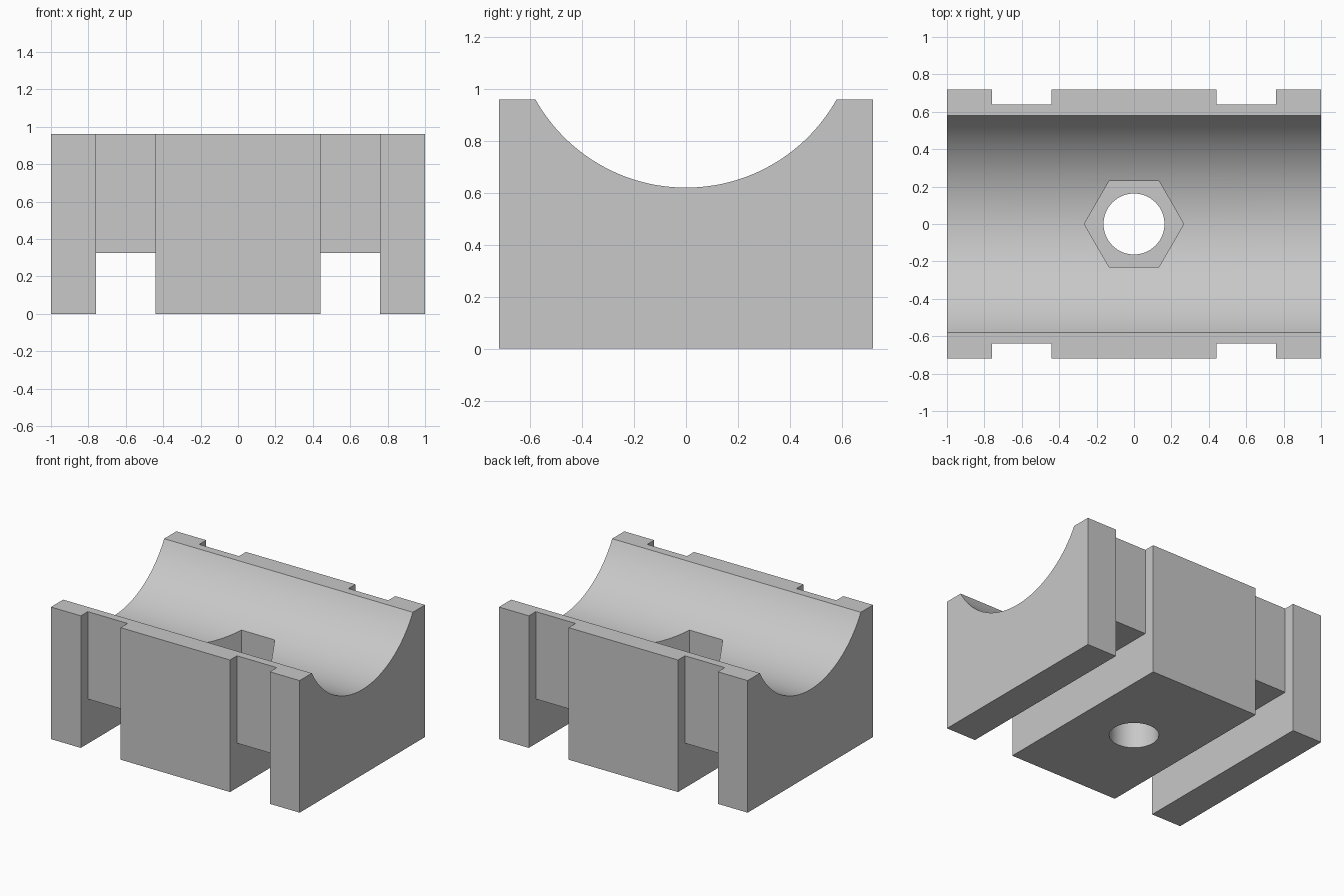
import bpy, bmesh, math
from mathutils import Matrix

cube = bpy.data.objects.get("Cube")
if cube:
    bpy.data.objects.remove(cube, do_unlink=True)

grey = bpy.data.materials.new("light grey")
grey.use_nodes = True
colour = (0.58, 0.58, 0.58, 1)
grey.diffuse_color = colour
grey.node_tree.nodes["Principled BSDF"].inputs["Base Color"].default_value = colour


def finish(name, bm):
    bmesh.ops.recalc_face_normals(bm, faces=bm.faces)
    mesh = bpy.data.meshes.new(name)
    bm.to_mesh(mesh)
    bm.free()
    mesh.materials.append(grey)
    obj = bpy.data.objects.new(name, mesh)
    bpy.context.collection.objects.link(obj)
    return obj


def box(name, x, y, z):
    """Box from (low, high) ranges on each axis."""
    bm = bmesh.new()
    bmesh.ops.create_cube(bm, size=1)
    for v in bm.verts:
        for i, (low, high) in enumerate((x, y, z)):
            v.co[i] = high if v.co[i] > 0 else low
    return finish(name, bm)


def prism(name, radius, sides, z0, z1):
    """Upright prism with a corner on the x axis."""
    bm = bmesh.new()
    bottom = [bm.verts.new((radius * math.cos(math.tau * i / sides),
                            radius * math.sin(math.tau * i / sides), z0))
              for i in range(sides)]
    face = bm.faces.new(bottom)
    top = bmesh.ops.extrude_face_region(bm, geom=[face])["geom"]
    for v in top:
        if isinstance(v, bmesh.types.BMVert):
            v.co.z = z1
    return finish(name, bm)


# Main block with the round cradle along its length
HALF_Y, TOP, RIM, DIP = 0.72, 0.96, 0.58, 0.62
sag = TOP - DIP
radius = (RIM ** 2 + sag ** 2) / (2 * sag)
half_angle = math.asin(RIM / radius)
steps = 48
profile = [(-HALF_Y, TOP), (-HALF_Y, 0), (HALF_Y, 0), (HALF_Y, TOP)]
for i in range(steps + 1):
    a = half_angle * (1 - 2 * i / steps)
    profile.append((radius * math.sin(a), DIP + radius * (1 - math.cos(a))))
bm = bmesh.new()
end = bm.faces.new([bm.verts.new((-1, y, z)) for y, z in profile])
side = bmesh.ops.extrude_face_region(bm, geom=[end])["geom"]
bmesh.ops.translate(bm, vec=(2, 0, 0),
                    verts=[g for g in side if isinstance(g, bmesh.types.BMVert)])
block = finish("cradle_block", bm)

# Strap slots underneath, strap grooves up both sides, bolt hole and nut pocket
cutters = []
for label, s in (("right", -1), ("left", 1)):
    xs = sorted((s * 0.44, s * 0.76))
    cutters.append(box(label + "_slot_cutter", xs, (-1, 1), (-0.2, 0.325)))
    for end_name, t in (("front", -1), ("back", 1)):
        ys = sorted((t * 0.64, t * 1.0))
        cutters.append(box(f"{label}_{end_name}_groove_cutter", xs, ys, (-0.2, 1.2)))
cutters.append(prism("bolt_hole_cutter", 0.163, 64, -0.2, 1.2))
cutters.append(prism("nut_pocket_cutter", 0.266, 6, 0.32, 1.2))

bpy.context.view_layer.objects.active = block
for cutter in cutters:
    mod = block.modifiers.new(cutter.name, "BOOLEAN")
    mod.operation = "DIFFERENCE"
    mod.solver = "EXACT"
    mod.object = cutter
    bpy.ops.object.modifier_apply(modifier=mod.name)
for cutter in cutters:
    bpy.data.objects.remove(cutter, do_unlink=True)

# Smooth cradle and hole with crisp edges
bpy.ops.object.select_all(action="DESELECT")
block.select_set(True)
bpy.ops.object.shade_smooth_by_angle(angle=math.radians(20))
